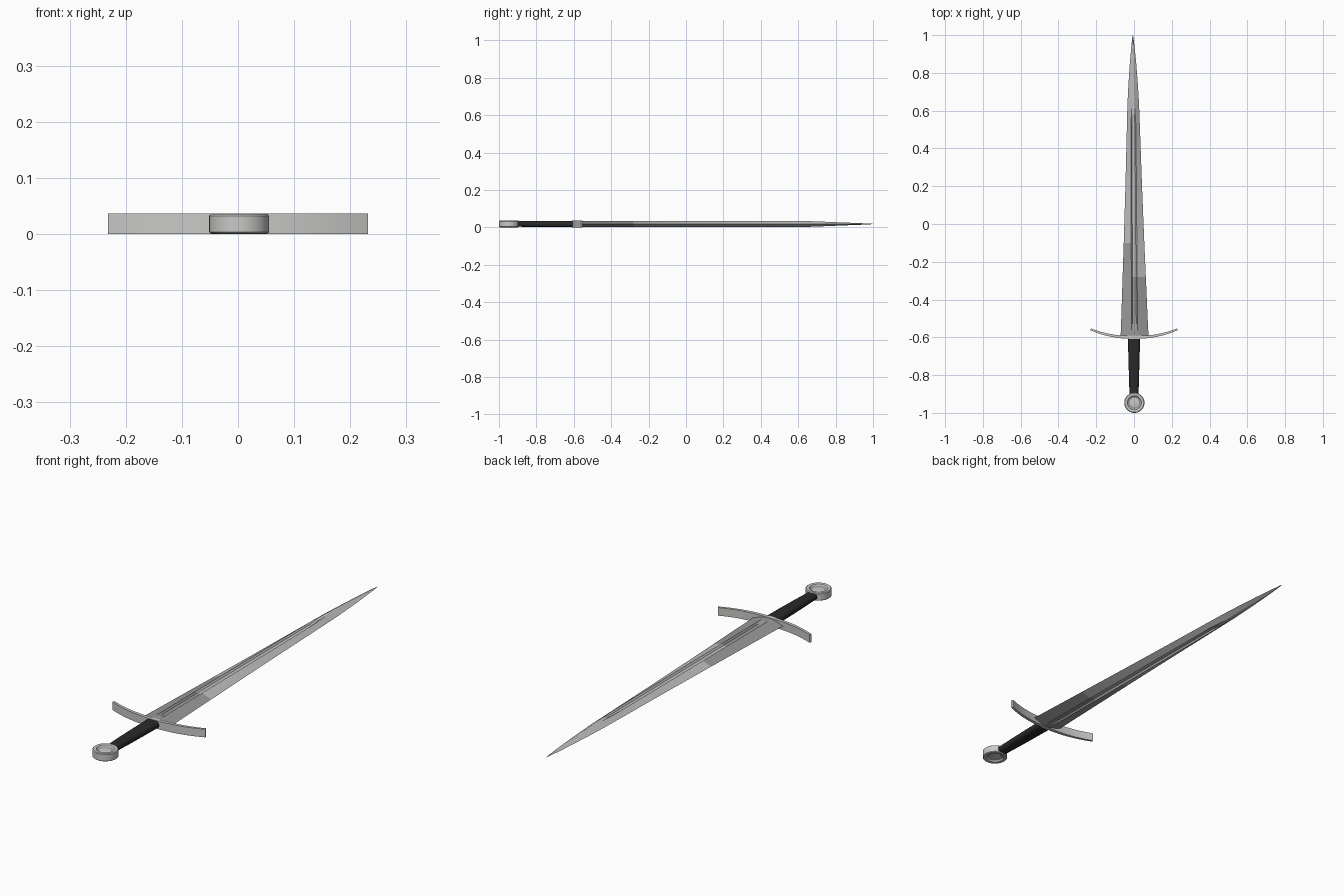
import bpy, bmesh, math

if "Cube" in bpy.data.objects:
    bpy.data.objects.remove(bpy.data.objects["Cube"])

def material(name, v):
    m = bpy.data.materials.new(name)
    m.diffuse_color = (v[0], v[1], v[2], 1)
    m.use_nodes = True
    m.node_tree.nodes["Principled BSDF"].inputs["Base Color"].default_value = m.diffuse_color
    return m

STEEL = material("bright steel", (0.52, 0.52, 0.52))
DULL = material("dull steel", (0.32, 0.32, 0.32))
POLISH = material("polished steel", (0.58, 0.58, 0.57))
LEATHER = material("black leather", (0.022, 0.022, 0.023))
MID = 0.0182   # mid plane height

def loft(name, rings, mats, rule=None, caps=True, angle=30):
    """Skin a list of closed rings, colour faces by rule(centre)."""
    bm = bmesh.new()
    vs = [[bm.verts.new(p) for p in r] for r in rings]
    n = len(vs[0])
    for a, b in zip(vs, vs[1:]):
        for i in range(n):
            j = (i + 1) % n
            bm.faces.new((a[i], a[j], b[j], b[i]))
    if caps:
        bm.faces.new(vs[0])
        bm.faces.new(vs[-1])
    bmesh.ops.remove_doubles(bm, verts=bm.verts, dist=0.00005)
    bmesh.ops.recalc_face_normals(bm, faces=bm.faces)
    if rule:
        for f in bm.faces:
            f.material_index = rule(f.calc_center_median())
    me = bpy.data.meshes.new(name)
    bm.to_mesh(me)
    bm.free()
    ob = bpy.data.objects.new(name, me)
    bpy.context.collection.objects.link(ob)
    for m in mats:
        me.materials.append(m)
    bpy.ops.object.select_all(action='DESELECT')
    ob.select_set(True)
    bpy.context.view_layer.objects.active = ob
    bpy.ops.object.shade_smooth_by_angle(angle=math.radians(angle))
    return ob

# Blade: diamond section with a fuller on both faces
# y, half width, ridge half height, fuller half width, fuller depth
stations = [(-0.6, .074, .0165, .016, 0), (-0.56, .0725, .0165, .016, 0),
            (-0.53, .071, .0165, .016, .007), (-0.28, .0615, .0165, .0155, .007),
            (-0.1, .0545, .0165, .015, .007), (0.2, .044, .0165, .0145, .007),
            (0.53, .034, .0165, .013, .007), (0.58, .0325, .0165, .010, 0),
            (0.64, .0305, .016, .007, 0), (0.74, .025, .012, .004, 0),
            (0.85, .017, .0075, .002, 0), (0.94, .0085, .004, .001, 0),
            (0.98, .004, .002, .0005, 0), (1.0, .0008, .001, .0002, 0)]
rings = []
for y, w, h, f, d in stations:
    cx = 0.003 - 0.009 * (y + 0.6) / 1.6
    top = [(w, 0), (f, h), (f * .6, h - d), (-f * .6, h - d), (-f, h), (-w, 0)]
    low = [(-f, -h), (-f * .6, d - h), (f * .6, d - h), (f, -h)]
    rings.append([(cx + x, y, MID + z) for x, z in top + low])

def blade_rule(c):
    limit = -0.1 if c.x < -0.016 else -0.28
    return 1 if c.y < limit else 0

loft("blade", rings, [STEEL, DULL], blade_rule, angle=12)

# Grip: tapered rounded leather handle
rings = []
for y, w, h in [(-0.9, .024, .0145), (-0.8, .027, .0165), (-0.7, .030, .017), (-0.6, .032, .017)]:
    ring = []
    for i in range(16):
        a = math.tau * i / 16
        c, s = math.cos(a), math.sin(a)
        ring.append((w * math.copysign(abs(c) ** .7, c), y,
                     MID + h * math.copysign(abs(s) ** .7, s)))
    rings.append(ring)
loft("grip", rings, [LEATHER], angle=50)

# Crossguard: flat bar bowed toward the blade
rings = []
N = 32
for i in range(N + 1):
    x = -0.23 + 0.46 * i / N
    t = abs(x) / 0.23
    y = -0.6 + 0.043 * t ** 2.3
    slope = math.copysign(0.043 * 2.3 * t ** 1.3 / 0.23, x)
    k = math.hypot(1, slope)
    th = 0.0085 - 0.0035 * t
    nx, ny = -slope / k * th, th / k
    rings.append([(x - nx, y - ny, 0), (x + nx, y + ny, 0),
                  (x + nx, y + ny, 0.0365), (x - nx, y - ny, 0.0365)])
loft("crossguard", rings, [POLISH])

# Pommel: wheel with a dished recess and domed middle on each face
prof = [(0, .012), (.014, .0118), (.025, .010), (.028, .0095), (.034, .012),
        (.037, .0165), (.041, .018), (.050, .0175), (.0535, .0145)]
prof = prof + [(r, -z) for r, z in reversed(prof)]
rings = [[(0.002 + r * math.cos(math.tau * i / 40), -0.9465 + r * math.sin(math.tau * i / 40), MID + z)
          for i in range(40)] for r, z in prof]

def pommel_rule(c):
    return 1 if 0.024 < math.hypot(c.x - 0.002, c.y + 0.9465) < 0.035 else 0

loft("pommel", rings, [POLISH, DULL], pommel_rule, caps=False)
